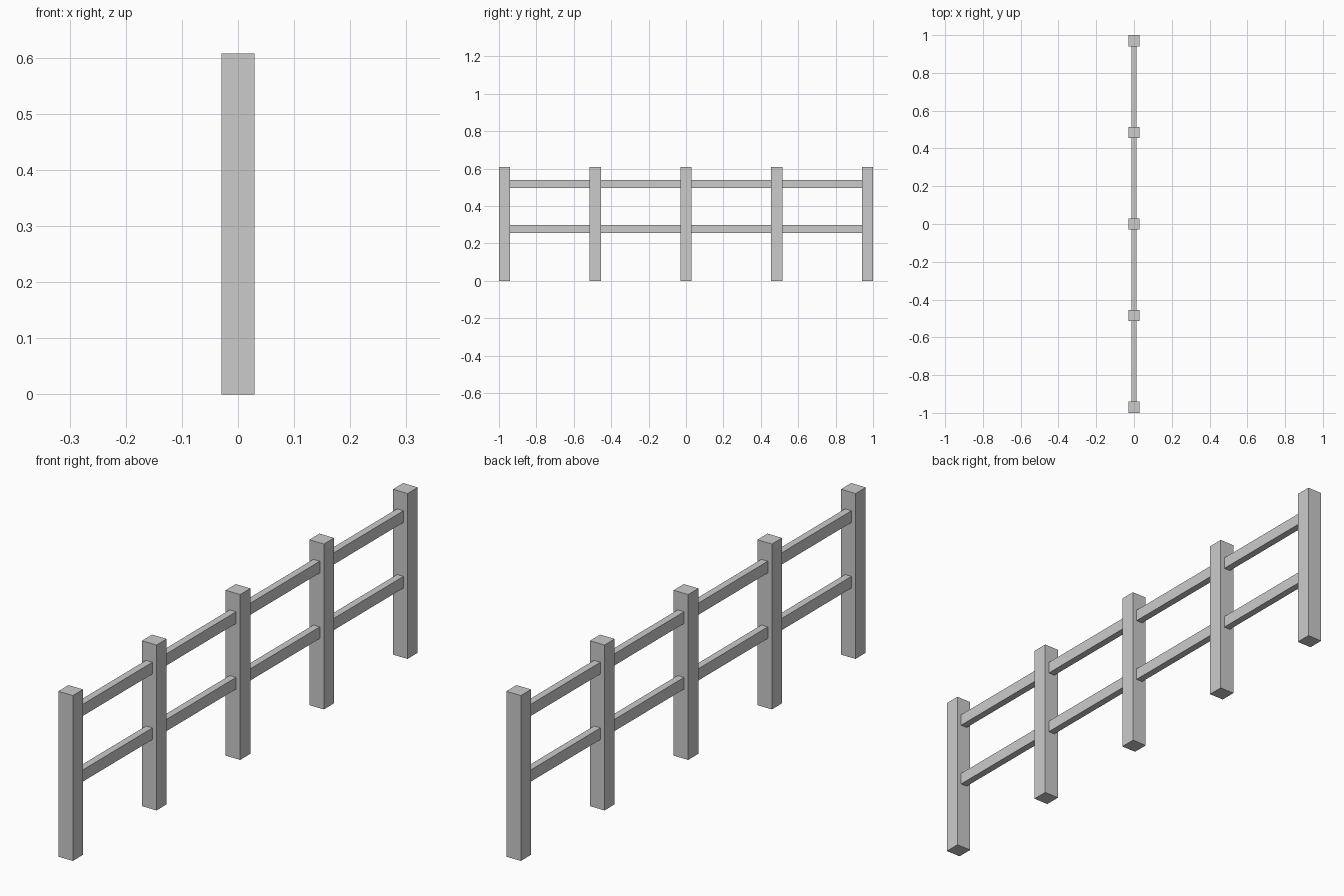
import bpy

if "Cube" in bpy.data.objects:
    bpy.data.objects.remove(bpy.data.objects["Cube"], do_unlink=True)

POST_WIDTH = 0.059
POST_HEIGHT = 0.607
END_Y = 1 - POST_WIDTH / 2
RAIL_WIDTH = 0.026
RAIL_HEIGHT = 0.043

grey = bpy.data.materials.new("fence_grey")
grey.use_nodes = True
colour = (0.6, 0.6, 0.6, 1)
grey.diffuse_color = colour
grey.node_tree.nodes["Principled BSDF"].inputs["Base Color"].default_value = colour


def box(name, size, centre):
    bpy.ops.mesh.primitive_cube_add(size=1, location=centre)
    obj = bpy.context.object
    obj.name = name
    obj.scale = size
    bpy.ops.object.transform_apply(location=False, rotation=False, scale=True)
    obj.data.materials.append(grey)
    return obj


# Five evenly spaced square posts
for i in range(5):
    y = END_Y * (i - 2) / 2
    box(f"post_{i + 1}", (POST_WIDTH, POST_WIDTH, POST_HEIGHT), (0, y, POST_HEIGHT / 2))

# Two rails running through the posts, ending inside the end posts
for name, z in (("lower_rail", 0.277), ("upper_rail", 0.518)):
    box(name, (RAIL_WIDTH, 2 * END_Y, RAIL_HEIGHT), (0, 0, z))
